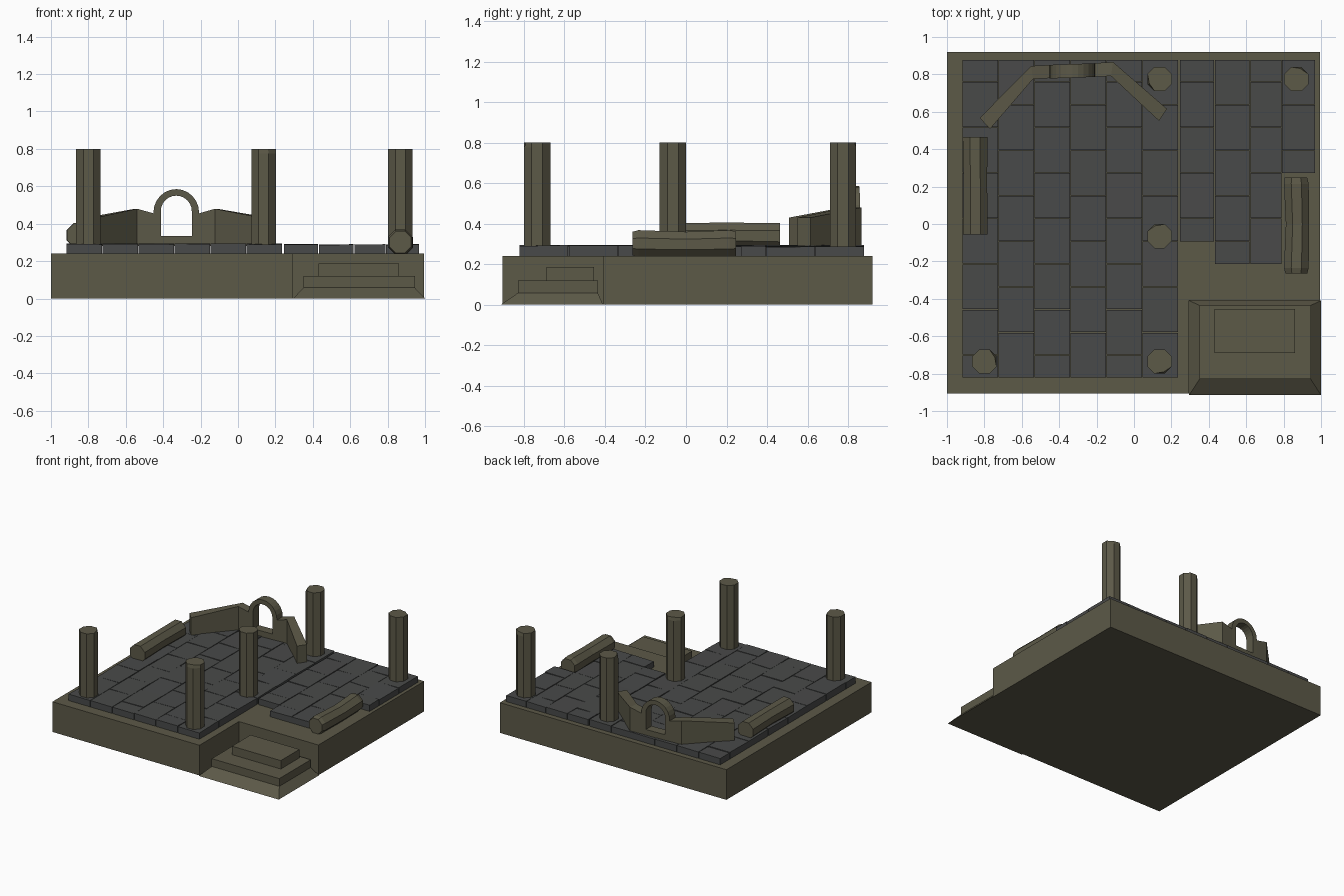
import bpy, bmesh, math, random
from mathutils import Vector, Matrix

if "Cube" in bpy.data.objects:
    bpy.data.objects.remove(bpy.data.objects["Cube"])

random.seed(4)


def material(name, rgb):
    m = bpy.data.materials.new(name)
    m.diffuse_color = (*rgb, 1)
    m.use_nodes = True
    m.node_tree.nodes["Principled BSDF"].inputs["Base Color"].default_value = m.diffuse_color
    return m


STONE = material("olive_stone", (0.107, 0.1, 0.064))
SLATE = material("dark_slate", (0.066, 0.068, 0.067))


def finish(bm, name, mat):
    bmesh.ops.recalc_face_normals(bm, faces=bm.faces)
    me = bpy.data.meshes.new(name)
    bm.to_mesh(me)
    bm.free()
    me.materials.append(mat)
    ob = bpy.data.objects.new(name, me)
    bpy.context.collection.objects.link(ob)
    return ob


def loft(bm, rings):
    """Skin between equal-length rings of points and cap both ends."""
    rows = [[bm.verts.new(p) for p in r] for r in rings]
    n = len(rows[0])
    for a, b in zip(rows, rows[1:]):
        for i in range(n):
            j = (i + 1) % n
            bm.faces.new((a[i], a[j], b[j], b[i]))
    bm.faces.new(rows[0])
    bm.faces.new(rows[-1])


def rect(x0, x1, y0, y1, z):
    return [(x0, y0, z), (x1, y0, z), (x1, y1, z), (x0, y1, z)]


# Plinth with the front right corner left out for the steps
bm = bmesh.new()
plan = [(-1, -0.905), (0.295, -0.905), (0.295, -0.41), (0.995, -0.41), (0.995, 0.92), (-1, 0.92)]
loft(bm, [[(x, y, z) for x, y in plan] for z in (0, 0.24)])
finish(bm, "plinth", STONE)

# Corner steps: sloped foot and two blocks
STEPS = [
    ("step_foot", (0.295, 1.0, -0.915, -0.41, 0), (0.35, 0.945, -0.83, -0.435, 0.058)),
    ("step_middle", (0.35, 0.945, -0.83, -0.435, 0.058), (0.35, 0.945, -0.83, -0.435, 0.12)),
    ("step_top", (0.43, 0.86, -0.69, -0.455, 0.12), (0.43, 0.86, -0.69, -0.455, 0.187)),
]
for name, low, high in STEPS:
    bm = bmesh.new()
    loft(bm, [rect(*low), rect(*high)])
    finish(bm, name, STONE)


# Paving: columns of slabs, every other column shifted by half a slab
def paving(name, columns, top):
    bm = bmesh.new()
    g = 0.002
    for c, (x0, x1, lo, hi) in enumerate(columns):
        first = 0.76 if c % 2 == 0 else 0.637
        cuts = [first - 0.2433 * k for k in range(8)]
        ys = [hi] + [y for y in cuts if lo + 0.02 < y < hi] + [lo]
        for y1, y0 in zip(ys, ys[1:]):
            upper = [(x, y, z + random.uniform(-0.003, 0.003))
                     for x, y, z in rect(x0 + g, x1 - g, y0 + g, y1 - g, top)]
            loft(bm, [rect(x0 + g, x1 - g, y0 + g, y1 - g, 0.239), upper])
    finish(bm, name, SLATE)


W = 1.155 / 6
paving("main_paving", [(-0.918 + W * i, -0.918 + W * (i + 1), -0.823, 0.88) for i in range(6)], 0.292)
paving("side_paving", [(0.245, 0.43, -0.095, 0.88), (0.43, 0.62, -0.215, 0.88),
                       (0.62, 0.79, -0.215, 0.88), (0.79, 0.97, 0.27, 0.88)], 0.288)


def octagon(r):
    r = r / math.cos(math.pi / 8)
    return [(r * math.cos(a), r * math.sin(a)) for a in (math.pi / 8 + math.pi / 4 * i for i in range(8))]


# Standing pillars, each with a chipped top corner
for k, (px, py) in enumerate([(-0.8, -0.735), (0.137, -0.735), (0.137, -0.065), (0.137, 0.775), (0.868, 0.775)]):
    bm = bmesh.new()
    chip = (0, 6, 2, 4, 1)[k]
    shaft = [[(px + x, py + y, z) for x, y in octagon(0.065)] for z in (0.285, 0.775)]
    crown = [(px + x * (0.85 if i == chip else 1), py + y * (0.85 if i == chip else 1), 0.8)
             for i, (x, y) in enumerate(octagon(0.065))]
    loft(bm, shaft + [crown])
    finish(bm, f"standing_pillar_{k + 1}", STONE)


# Fallen pillars lying along y, given as (x, y, z, radius) stations
def fallen(name, stations):
    bm = bmesh.new()
    loft(bm, [[(x + u, y, z + v) for u, v in octagon(r)] for x, y, z, r in stations])
    finish(bm, name, STONE)


fallen("fallen_pillar_left", [(-0.848, -0.055, 0.338, 0.066), (-0.848, 0.2, 0.342, 0.063), (-0.85, 0.465, 0.338, 0.066)])
fallen("fallen_pillar_right", [(0.868, -0.265, 0.302, 0.058), (0.868, -0.235, 0.302, 0.066), (0.874, 0.0, 0.298, 0.062),
                               (0.868, 0.215, 0.302, 0.066), (0.866, 0.248, 0.302, 0.06)])


# Ruined wall wings, as stations (back xy, front xy, top height)
def wing(name, stations):
    bm = bmesh.new()
    loft(bm, [[(*b, 0.28), (*f, 0.28), (*f, h), (*b, h)] for b, f, h in stations])
    finish(bm, name, STONE)


wing("wall_wing_left", [((-0.825, 0.567), (-0.77, 0.508), 0.43), ((-0.55, 0.845), (-0.54, 0.775), 0.48),
                        ((-0.45, 0.85), (-0.45, 0.78), 0.455)])
wing("wall_wing_right", [((0.177, 0.615), (0.134, 0.551), 0.43), ((-0.112, 0.866), (-0.123, 0.791), 0.48),
                         ((-0.21, 0.86), (-0.21, 0.787), 0.455)])

# Arched window frame in the middle of the ruined wall
outer, inner = [(0.122, 0.28)], [(0.083, 0.335)]
for i in range(13):
    a = math.pi * i / 12
    outer.append((0.122 * math.cos(a), 0.46 + 0.125 * math.sin(a)))
    inner.append((0.083 * math.cos(a), 0.467 + 0.083 * math.sin(a)))
outer.append((-0.122, 0.28))
inner.append((-0.083, 0.335))
bm = bmesh.new()


def frame_ring(points, y):
    return [bm.verts.new((-0.33 + x, y + 0.035 * x, z)) for x, z in points]


fo, fi, bi, bo = (frame_ring(p, y) for p, y in ((outer, 0.782), (inner, 0.782), (inner, 0.855), (outer, 0.855)))
for r, s in ((fo, fi), (fi, bi), (bi, bo), (bo, fo)):
    for i in range(len(r)):
        j = (i + 1) % len(r)
        bm.faces.new((r[i], r[j], s[j], s[i]))
finish(bm, "window_arch", STONE)
